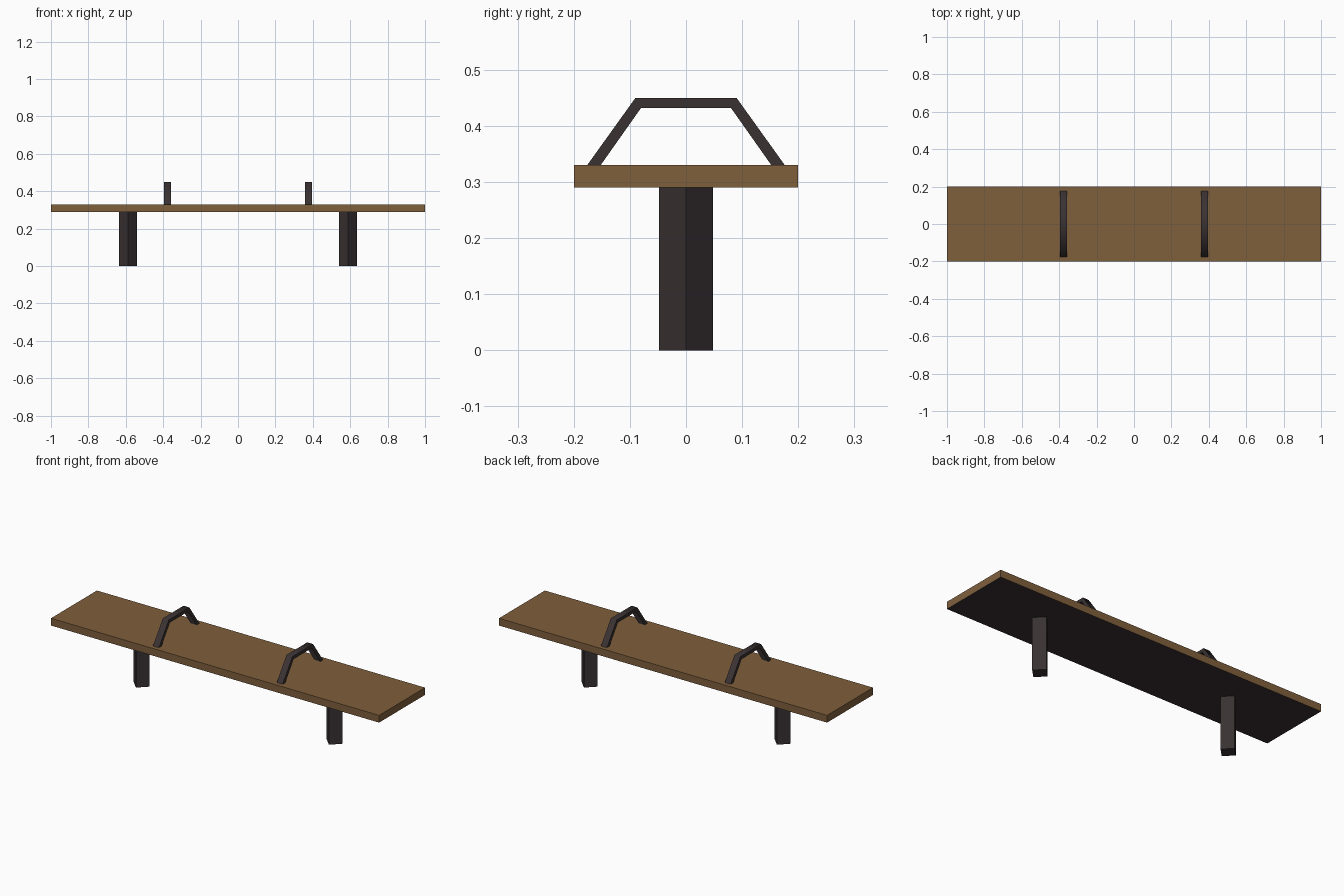
import bpy, bmesh, math
from mathutils import Matrix

if "Cube" in bpy.data.objects:
    bpy.data.objects.remove(bpy.data.objects["Cube"])


def material(name, rgb):
    m = bpy.data.materials.new(name)
    m.diffuse_color = (*rgb, 1)
    m.use_nodes = True
    m.node_tree.nodes["Principled BSDF"].inputs["Base Color"].default_value = m.diffuse_color
    return m


wood = material("brown_wood", (0.214, 0.116, 0.046))
metal = material("dark_metal", (0.042, 0.031, 0.032))


def add_object(name, bm, *mats):
    bmesh.ops.recalc_face_normals(bm, faces=bm.faces)
    mesh = bpy.data.meshes.new(name)
    bm.to_mesh(mesh)
    bm.free()
    for m in mats:
        mesh.materials.append(m)
    obj = bpy.data.objects.new(name, mesh)
    bpy.context.collection.objects.link(obj)
    return obj


# Plank seat, wood with a dark underside
bm = bmesh.new()
bmesh.ops.create_cube(bm, size=1, matrix=Matrix.Translation((0, 0, 0.31))
                      @ Matrix.Diagonal((2, 0.4, 0.04, 1)))
bm.normal_update()
for f in bm.faces:
    f.material_index = 1 if f.normal.z < -0.5 else 0
add_object("seat", bm, wood, metal)

# Side profile (y, z) of a divider rail: outer edge and inner edge
outer = [(-0.176, 0.33), (-0.09, 0.45), (0.09, 0.45), (0.176, 0.33)]
inner = [(-0.152, 0.33), (-0.08, 0.432), (0.08, 0.432), (0.152, 0.33)]
half = 0.018

for side, s in (("left", -1), ("right", 1)):
    # Four-sided post, turned so its corners face the axes
    bm = bmesh.new()
    bmesh.ops.create_cube(bm, size=1, matrix=Matrix.Translation((s * 0.588, 0, 0.145))
                          @ Matrix.Rotation(math.radians(45), 4, 'Z')
                          @ Matrix.Diagonal((0.068, 0.068, 0.29, 1)))
    add_object(side + "_leg", bm, metal)

    # Bent divider rail: square rings joined along the path
    bm = bmesh.new()
    cx = s * 0.377
    rings = [[bm.verts.new((cx - half, *o)), bm.verts.new((cx + half, *o)),
              bm.verts.new((cx + half, *i)), bm.verts.new((cx - half, *i))]
             for o, i in zip(outer, inner)]
    for a, b in zip(rings, rings[1:]):
        for k in range(4):
            n = (k + 1) % 4
            bm.faces.new((a[k], a[n], b[n], b[k]))
    bm.faces.new(rings[0])
    bm.faces.new(rings[-1])
    rail = add_object(side + "_divider_rail", bm, metal)

    # Soft shading along the bends, sharp at the square edges
    bpy.ops.object.select_all(action='DESELECT')
    rail.select_set(True)
    bpy.context.view_layer.objects.active = rail
    bpy.ops.object.shade_smooth_by_angle(angle=math.radians(60))
